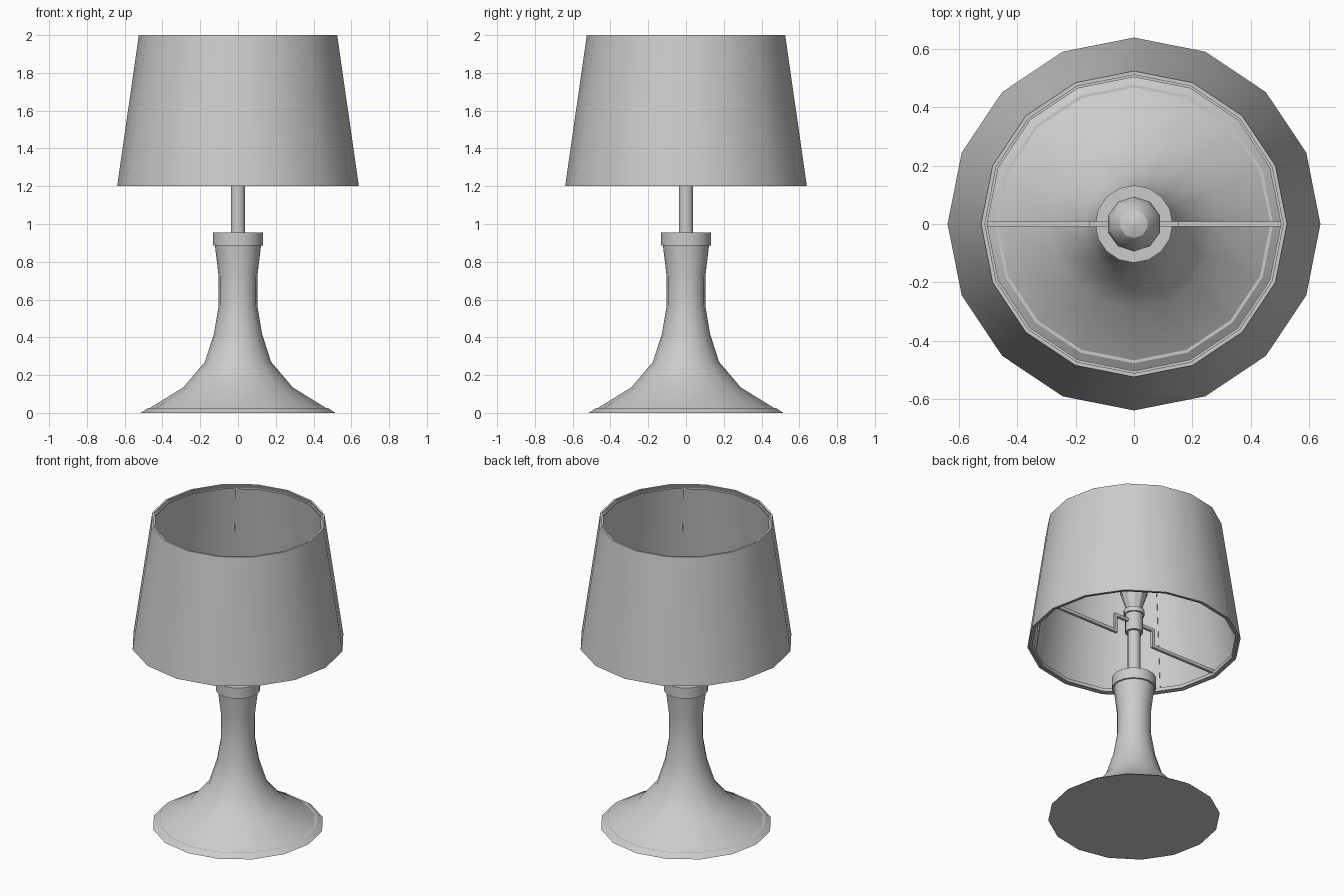
import bpy, bmesh
from math import sin, cos, pi, radians
from mathutils import Vector, Matrix

if "Cube" in bpy.data.objects:
    bpy.data.objects.remove(bpy.data.objects["Cube"])


def finish(name, bm):
    bmesh.ops.remove_doubles(bm, verts=bm.verts, dist=1e-5)
    bmesh.ops.recalc_face_normals(bm, faces=bm.faces)
    mesh = bpy.data.meshes.new(name)
    bm.to_mesh(mesh)
    bm.free()
    obj = bpy.data.objects.new(name, mesh)
    bpy.context.collection.objects.link(obj)
    return obj


def lathe(name, profile, sides=16, start=0.0, closed=False):
    """Revolve (radius, height) points around z."""
    bm = bmesh.new()
    rings = []
    for i in range(sides):
        a = start + 2 * pi * i / sides
        rings.append([bm.verts.new((r * cos(a), r * sin(a), z)) for r, z in profile])
    n = len(profile)
    for i in range(sides):
        a, b = rings[i], rings[(i + 1) % sides]
        for j in range(n if closed else n - 1):
            k = (j + 1) % n
            bm.faces.new((a[j], b[j], b[k], a[k]))
    if not closed:
        bm.faces.new([r[0] for r in rings])
        bm.faces.new([r[-1] for r in rings])
    obj = finish(name, bm)
    bpy.ops.object.select_all(action='DESELECT')
    obj.select_set(True)
    bpy.context.view_layer.objects.active = obj
    bpy.ops.object.shade_smooth_by_angle(angle=radians(30))
    return obj


def bars(name, path, width, height, angle=0.0):
    """Square bars along (radius, height) segments in the vertical plane at angle."""
    bm = bmesh.new()
    turn = Matrix.Rotation(angle, 4, 'Z')
    for (r0, z0), (r1, z1) in zip(path, path[1:]):
        p, q = Vector((r0, 0, z0)), Vector((r1, 0, z1))
        d = (q - p).normalized()
        side = Vector((0, 1, 0))
        up = d.cross(side)
        p, q = p - d * height / 2, q + d * height / 2
        m = Matrix.Identity(4)
        for c, v in enumerate((d * (q - p).length, side * width, up * height, (p + q) / 2)):
            for row in range(3):
                m[row][c] = v[row]
        bmesh.ops.create_cube(bm, size=1, matrix=turn @ m)
    return finish(name, bm)


# Flared foot and column
lathe("base", [(0.515, 0), (0.478, 0.025), (0.468, 0.025), (0.29, 0.135),
               (0.175, 0.27), (0.127, 0.42), (0.102, 0.57), (0.102, 0.72), (0.122, 0.885)])
lathe("collar", [(0.133, 0.885), (0.133, 0.955)])

# Stem, socket and bulb
lathe("stem", [(0.038, 0.95), (0.038, 1.28)])
lathe("socket", [(0.053, 1.27), (0.053, 1.39), (0.063, 1.39), (0.063, 1.42), (0.05, 1.42)])
lathe("bulb", [(0.045, 1.42), (0.056, 1.46), (0.086, 1.55), (0.094, 1.61),
               (0.082, 1.665), (0.048, 1.705), (0.01, 1.718)], sides=10, start=pi / 2)

# Tapered open shade with wall thickness
lathe("shade", [(0.64, 1.2), (0.525, 2.0), (0.512, 2.0), (0.627, 1.2)], closed=True)
lathe("shade_bottom_hoop", [(0.628, 1.205), (0.613, 1.205), (0.61, 1.225), (0.625, 1.225)], closed=True)
lathe("shade_top_hoop", [(0.517, 1.975), (0.506, 1.975), (0.504, 1.99), (0.515, 1.99)], closed=True)

# Stepped brackets holding the shade
for side, angle in (("right", 0), ("left", pi)):
    bars("bracket_" + side, [(0.61, 1.23), (0.145, 1.23), (0.145, 1.34), (0.05, 1.34)],
         0.018, 0.02, angle)

# Thin ribs on the inside of the shade
for i in range(4):
    bars(f"shade_rib_{i + 1}", [(0.611, 1.22), (0.502, 1.98)], 0.02, 0.008,
         radians(36) + i * pi / 2)
